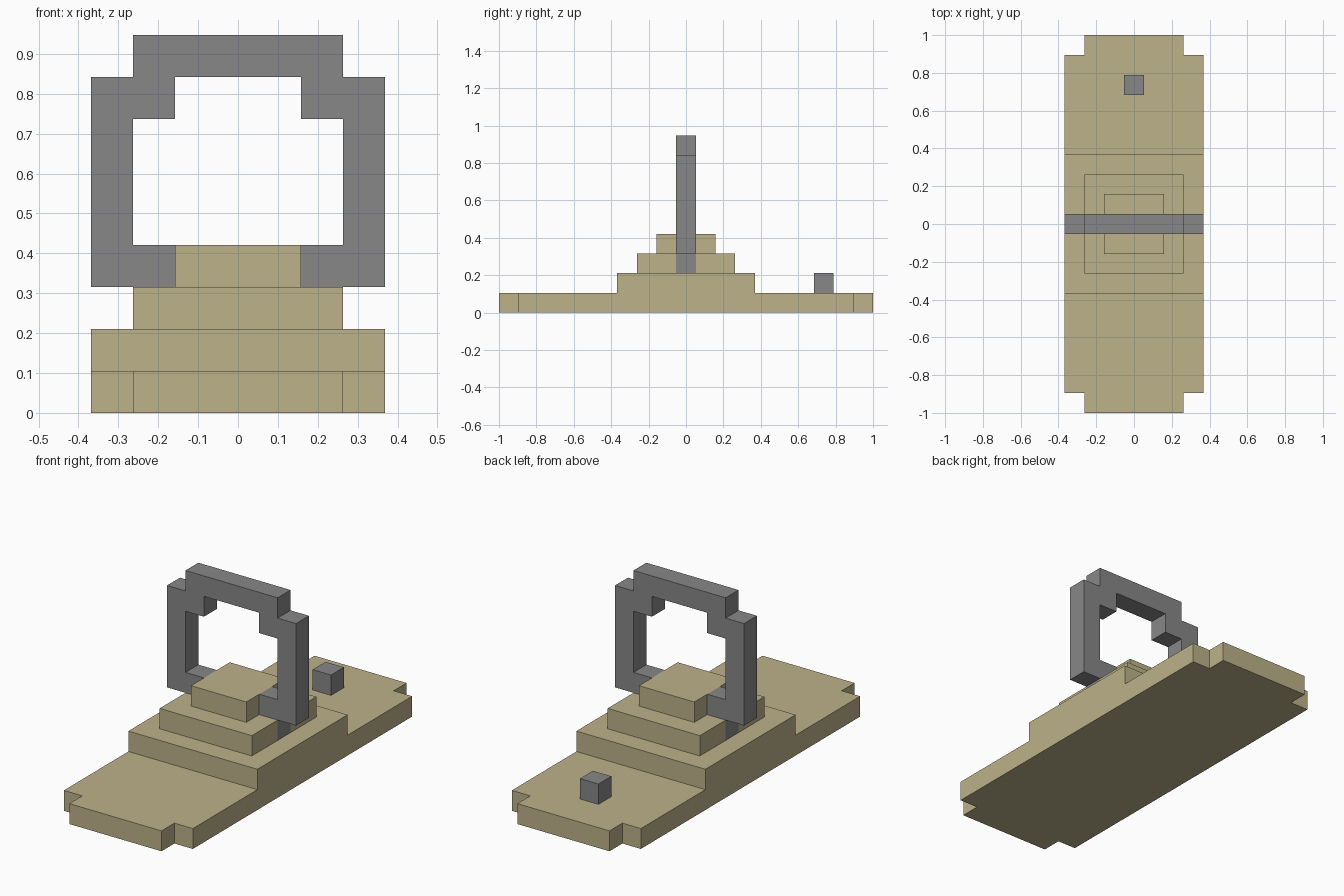
import bpy
import bmesh
from mathutils import Vector

U = 2 / 19  # one block

cube = bpy.data.objects.get("Cube")
if cube:
    bpy.data.objects.remove(cube)


def material(name, color):
    mat = bpy.data.materials.new(name)
    mat.use_nodes = True
    mat.diffuse_color = color
    mat.node_tree.nodes["Principled BSDF"].inputs["Base Color"].default_value = color
    return mat


sand = material("sandstone", (0.505, 0.445, 0.254, 1))
gray = material("gray stone", (0.242, 0.242, 0.242, 1))


def prism(name, outline, axis, low, high, mat, mirror=None):
    """Extrude an outline (in blocks) along axis; optionally mirror it on another axis."""
    bm = bmesh.new()

    def place(a, b, h):
        co = [a, b]
        co.insert(axis, h)
        return Vector(co) * U

    face = bm.faces.new([bm.verts.new(place(a, b, low)) for a, b in outline])
    top = bmesh.ops.extrude_face_region(bm, geom=[face])["geom"]
    move = place(0, 0, high - low)
    bmesh.ops.translate(bm, vec=move, verts=[g for g in top if isinstance(g, bmesh.types.BMVert)])
    bmesh.ops.recalc_face_normals(bm, faces=bm.faces)
    if mirror is not None:
        # Open the faces on the mirror plane so the halves weld cleanly
        seam = [f for f in bm.faces if all(abs(v.co[mirror]) < 1e-5 for v in f.verts)]
        bmesh.ops.delete(bm, geom=seam, context='FACES_ONLY')
    mesh = bpy.data.meshes.new(name)
    bm.to_mesh(mesh)
    bm.free()
    mesh.materials.append(mat)
    obj = bpy.data.objects.new(name, mesh)
    bpy.context.collection.objects.link(obj)
    if mirror is not None:
        mod = obj.modifiers.new("Mirror", 'MIRROR')
        mod.use_axis = [i == mirror for i in range(3)]
    return obj


def rect(x0, x1, y0, y1):
    return [(x0, y0), (x1, y0), (x1, y1), (x0, y1)]


# Long base slab with notched corners
half_base = [(0, -9.5), (2.5, -9.5), (2.5, -8.5), (3.5, -8.5),
             (3.5, 8.5), (2.5, 8.5), (2.5, 9.5), (0, 9.5)]
prism("base_slab", half_base, 2, 0, 1, sand, mirror=0)

# Stepped pedestal; the middle step is split by the foot of the ring
prism("lower_step", rect(-3.5, 3.5, -3.5, 3.5), 2, 1, 2, sand)
prism("middle_step", rect(-2.5, 2.5, 0.5, 2.5), 2, 2, 3, sand, mirror=1)
prism("upper_step", rect(-1.5, 1.5, -1.5, 1.5), 2, 3, 4, sand)

# Upright ring, half outline mirrored across x
half_ring = [(0, 2), (2.5, 2), (2.5, 3), (3.5, 3), (3.5, 8), (2.5, 8), (2.5, 9), (0, 9),
             (0, 8), (1.5, 8), (1.5, 7), (2.5, 7), (2.5, 4), (1.5, 4), (1.5, 3), (0, 3)]
prism("ring", half_ring, 1, -0.5, 0.5, gray, mirror=0)

# Small block standing on the back of the slab
prism("control_block", rect(-0.5, 0.5, 6.5, 7.5), 2, 1, 2, gray)
